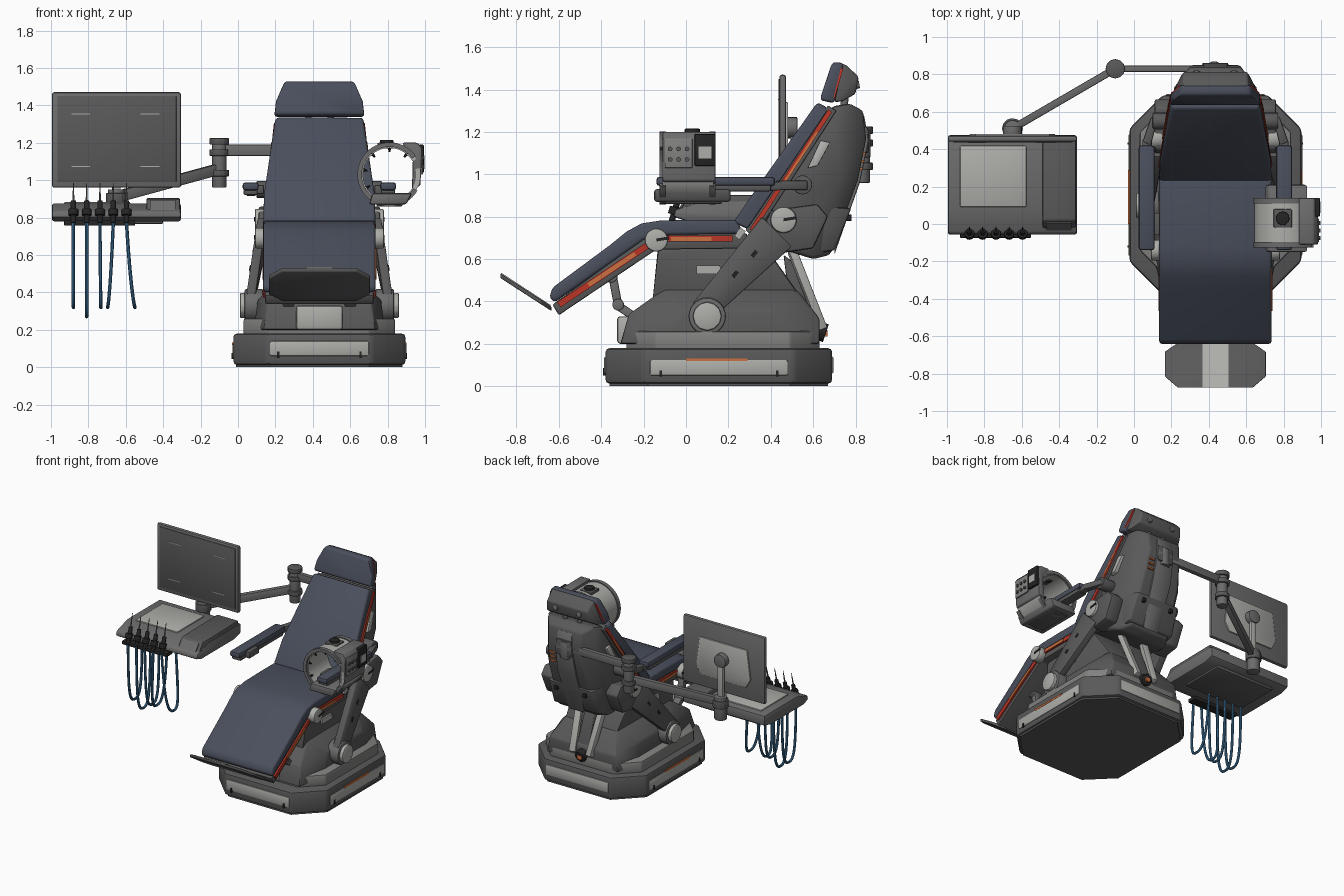
import bpy, bmesh, math
from mathutils import Vector

if "Cube" in bpy.data.objects:
    bpy.data.objects.remove(bpy.data.objects["Cube"])

CX = 0.435  # centre line of the chair


def mat(name, r, g, b):
    m = bpy.data.materials.new(name)
    m.diffuse_color = (r, g, b, 1)
    m.use_nodes = True
    m.node_tree.nodes["Principled BSDF"].inputs["Base Color"].default_value = m.diffuse_color
    return m


DARK = mat("dark grey", 0.10, 0.10, 0.10)
MID = mat("mid grey", 0.15, 0.15, 0.15)
LIGHT = mat("light grey", 0.42, 0.42, 0.40)
BLUE = mat("slate upholstery", 0.068, 0.078, 0.108)
RED = mat("red trim", 0.50, 0.035, 0.02)
ORANGE = mat("orange trim", 0.60, 0.16, 0.05)
HOSE = mat("blue hose", 0.055, 0.19, 0.36)
BLACK = mat("black", 0.018, 0.018, 0.018)
PALE = mat("soft grey", 0.22, 0.22, 0.215)


def finish(name, bm, m, bevel=0, seg=2):
    bmesh.ops.recalc_face_normals(bm, faces=bm.faces)
    me = bpy.data.meshes.new(name)
    bm.to_mesh(me)
    bm.free()
    me.materials.append(m)
    ob = bpy.data.objects.new(name, me)
    bpy.context.collection.objects.link(ob)
    if bevel:
        b = ob.modifiers.new("bevel", 'BEVEL')
        b.width, b.segments, b.limit_method, b.angle_limit = bevel, seg, 'ANGLE', 0.45
    return ob


def hull(name, pts, m, bevel=0, seg=2, sym=False):
    """Convex solid; with sym the points are (half width, y, z) mirrored about the chair."""
    if sym:
        pts = [(CX + s * x, y, z) for x, y, z in pts for s in (-1, 1)]
    bm = bmesh.new()
    for p in pts:
        bm.verts.new(p)
    bmesh.ops.convex_hull(bm, input=bm.verts)
    bmesh.ops.delete(bm, geom=[v for v in bm.verts if not v.link_faces], context='VERTS')
    bmesh.ops.dissolve_limit(bm, angle_limit=0.03, verts=bm.verts, edges=bm.edges)
    return finish(name, bm, m, bevel, seg)


def box(name, x, y, z, m, bevel=0.008):
    return hull(name, [(a, b, c) for a in x for b in y for c in z], m, bevel)


def prism(name, pts, axis, a, b, m, bevel=0, seg=2):
    put = {'x': lambda p, t: (t, *p), 'y': lambda p, t: (p[0], t, p[1]), 'z': lambda p, t: (*p, t)}[axis]
    bm = bmesh.new()
    lo, hi = [[bm.verts.new(put(p, t)) for p in pts] for t in (a, b)]
    bm.faces.new(lo)
    bm.faces.new(hi)
    for i in range(len(pts)):
        j = (i + 1) % len(pts)
        bm.faces.new((lo[i], lo[j], hi[j], hi[i]))
    return finish(name, bm, m, bevel, seg)


def rod(name, p0, p1, r, m, n=20, r2=None, bevel=0.004):
    p0, p1 = Vector(p0), Vector(p1)
    bm = bmesh.new()
    bmesh.ops.create_cone(bm, cap_ends=True, segments=n, radius1=r, radius2=r if r2 is None else r2, depth=(p1 - p0).length)
    bm.transform((p1 - p0).to_track_quat('Z', 'Y').to_matrix().to_4x4())
    bmesh.ops.translate(bm, verts=bm.verts, vec=(p0 + p1) / 2)
    return finish(name, bm, m, bevel)


def bar(name, p0, p1, w, h, m, bevel=0.006):
    p0, p1 = Vector(p0), Vector(p1)
    q = (p1 - p0).to_track_quat('Z', 'Y')
    u, v = q @ Vector((w / 2, 0, 0)), q @ Vector((0, h / 2, 0))
    return hull(name, [p + a * u + b * v for p in (p0, p1) for a in (-1, 1) for b in (-1, 1)], m, bevel)


def octagon(x0, x1, y0, y1, c):
    return [(x0 + c, y0), (x1 - c, y0), (x1, y0 + c), (x1, y1 - c), (x1 - c, y1), (x0 + c, y1), (x0, y1 - c), (x0, y0 + c)]


# ---- base
prism("base_foot", octagon(-0.01, 0.88, -0.36, 0.67, 0.18), 'z', 0, 0.03, DARK)
prism("base_plinth", octagon(-0.025, 0.895, -0.38, 0.69, 0.18), 'z', 0.012, 0.18, DARK, 0.02)
prism("base_tier", octagon(0.03, 0.84, -0.28, 0.63, 0.14), 'z', 0.17, 0.26, PALE, 0.012)
box("base_front_panel", (0.17, 0.70), (-0.386, -0.37), (0.06, 0.14), LIGHT)
box("base_back_panel", (0.17, 0.70), (0.68, 0.696), (0.06, 0.14), LIGHT)
for s in (-1, 1):
    e = CX + s * 0.46
    box("base_side_panel", (e - s * 0.01, e + s * 0.005), (-0.17, 0.48), (0.05, 0.125), LIGHT)
    box("base_side_stripe", (e - s * .01, e + s * 0.007), (0.0, 0.29), (0.118, 0.132), ORANGE, 0)
    for y in (-0.12, 0.43):
        box("panel_latch", (e, e + s * 0.009), (y - 0.006, y + 0.006), (0.045, 0.075), BLACK, 0)
    box("front_latch", (CX + s * 0.22 - .006, CX + s * 0.22 + .006), (-0.392, -0.38), (0.05, 0.085), BLACK, 0)

# ---- pedestal body
hull("pedestal_lower", [(.30, -.31, .2), (.28, -.27, .34), (.22, -.16, .39), (.30, .63, .2), (.28, .63, .32), (.2, .53, .45), (.35, -.1, .2),
                        (.35, .45, .2), (.33, 0, .36), (.33, .4, .36), (.22, -.1, .46), (.22, .5, .46)], DARK, 0.012, sym=True)
hull("pedestal_upper", [(.22, -.16, .38), (.24, -.13, .64), (.24, .36, .68), (.22, .53, .44), (.2, -.13, .68)], DARK, 0.015, sym=True)
box("pedestal_front_panel", (0.31, 0.56), (-0.325, -0.2), (0.2, 0.33), LIGHT, 0.015)
hull("pedestal_vent", [(.245, .05, .53), (.245, .17, .53), (.245, .16, .57), (.245, .05, .57)], LIGHT, 0, sym=True)
for s in (-1, 1):
    # rear struts, knee links and lifting arms
    bar("rear_strut", (CX + s * .10, .50, .64), (CX + s * .07, .645, .27), 0.05, 0.04, LIGHT)
    lx = CX + s * 0.165
    bar("knee_link_lower", (lx, -.19, .29), (lx, -.32, .38), 0.06, 0.04, MID)
    bar("knee_link_upper", (lx, -.32, .38), (lx, -.35, .54), 0.05, 0.04, MID)
    for y, z, r in ((-.2, .29, .038), (-.32, .385, .028), (-.355, .52, .032)):
        rod("link_joint", (lx - .04, y, z), (lx + .04, y, z), r, MID, 14)

    def side(pts):
        return [(CX + s * d, y, z) for d, y, z in pts]
    rod("lift_hub", *side([(.30, .10, .33), (.40, .10, .33)]), .088, MID, 28, bevel=.01)
    rod("lift_hub_cap", *side([(.39, .10, .33), (.425, .10, .33)]), .068, LIGHT, 12, bevel=.008)
    hull("lift_arm", side([(d + k, y, z) for k in (0, .05) for d, y, z in ((.34, .03, .39), (.34, .17, .36), (.28, .36, .80), (.28, .50, .66))]), DARK, .01)
    hull("back_bracket", side([(d, y, z) for d in (.22, .325) for y, z in ((.36, .74), (.40, .83), (.62, .86), (.67, .8), (.6, .65), (.46, .63))]), DARK, .012)
    for n, y, z, r in (("hip_pivot", .46, .785, .062), ("knee_pivot", -.14, .69, .055)):
        rod(n, *side([(.28, y, z), (.345, y, z)]), r, LIGHT, 24, bevel=.01)
        bar(n + "_slot", *side([(.345, y, z), (.345, y + .06, z + .01)]), .008, .014, BLACK, 0)
    for t in (.3, .6):
        bar("arm_slot", *side([(.378 - .06 * t, .13 + .30 * t, .42 + .32 * t), (.373 - .06 * t, .15 + .30 * t, .445 + .32 * t)]), .03, .016, BLACK, 0)
    # armrests, their rear ends curving in to the backrest
    rod("armrest_pivot", *side([(.22, .55, .95), (.335, .55, .95)]), .045, DARK, 20)
    hull("armrest_elbow", side([(d, y, z) for z in (.925, .97) for d, y in ((.30, .59), (.33, .50), (.345, .57), (.39, .44), (.345, .42))]), DARK, .008)
    bar("armrest_beam", *side([(.365, .45, .945), (.365, -.08, .935)]), .05, .04, DARK)
    box("armrest_base", (CX + s * .33, CX + s * .405), (-.12, .40), (.92, .95), DARK)
    box("armrest_pad", (CX + s * .325, CX + s * .41), (-.14, .42), (.945, .988), BLUE, .014)
    box("armrest_lock", (CX + s * .295, CX + s * .335), (-.06, .06), (.925, .975), DARK)
rod("rear_port", (CX, .57, .28), (CX, .66, .25), .045, BLACK, 8)
box("rear_port_light", (CX - .018, CX + .018), (.65, .667), (.235, .265), ORANGE, 0)
hull("rear_spine", [(.05, .46, .62), (.04, .54, .56), (.05, .63, .3), (.06, .5, .3)], DARK, .008, sym=True)

# ---- seat and legs
prism("seat_cushion", [(-.645, .42), (-.63, .465), (-.36, .665), (-.28, .73), (-.21, .768), (-.12, .782), (.05, .785), (.24, .785), (.27, .72),
                       (-.15, .712), (-.2, .69), (-.62, .395)], 'x', CX - .30, CX + .30, BLUE, .016, 3)
prism("seat_shell", [(-.63, .385), (-.60, .335), (-.14, .645), (.28, .65), (.29, .72), (-.15, .72), (-.2, .70)], 'x', CX - .29, CX + .29, DARK, .008)


def strip(name, a, b, h0, h1, t, m):
    """Thin trim showing on both flanks of the chair."""
    d = (Vector(b) - Vector(a)).normalized() * t / 2
    n = (-d[1], d[0])
    hull(name, [(h, p[0] + k * n[0], p[1] + k * n[1]) for h, p in ((h0, a), (h1, b)) for k in (-1, 1)], m, 0, sym=True)


strip("leg_trim_red", (-.60, .385), (-.17, .672), .301, .301, .03, RED)
strip("leg_trim_orange", (-.46, .478), (-.24, .625), .305, .305, .02, ORANGE)
strip("seat_trim_red", (-.09, .697), (.22, .697), .301, .301, .03, RED)
strip("seat_trim_orange", (-.07, .695), (.12, .695), .305, .305, .02, ORANGE)
strip("seat_hinge", (.24, .70), (.27, .74), .300, .300, .03, LIGHT)

# footrest plate
foot = [(h, -.635 - .24 * t, .355 + .155 * t + k) for h, t in ((.2, 0), (.27, .2), (.27, .75), (.2, 1)) for k in (0, .022)]
hull("footrest", foot, DARK, .005, sym=True)
hull("footrest_strip", [(.07, -.635 - .238 * t, .357 + .155 * t + k) for t in (.02, 1) for k in (.01, .024)], LIGHT, 0, sym=True)

# ---- backrest and headrest
hull("back_cushion", [(.30, .225, .775), (.30, .29, .74), (.30, .33, .93), (.235, .62, 1.34), (.235, .675, 1.31), (.285, .35, .94)], BLUE, .018, 3, True)
hull("back_frame", [(.295, .28, .74), (.295, .32, .70), (.232, .67, 1.325), (.232, .71, 1.30)], DARK, .005, sym=True)
strip("back_trim_red", (.31, .735), (.68, 1.30), .304, .243, .022, RED)
strip("back_trim_orange", (.46, .955), (.62, 1.20), .284, .257, .012, ORANGE)
hull("back_shell", [(.27, .31, .69), (.22, .69, 1.32), (.19, .77, 1.335), (.14, .835, 1.30), (.13, .85, 1.17), (.15, .81, .97), (.16, .68, .62),
                    (.21, .60, .60), (.25, .52, .66), (.22, .73, 1.0)], DARK, .015, sym=True)
hull("back_side_plate", [(.26, .575, 1.03), (.26, .62, 1.04), (.242, .68, 1.15), (.242, .635, 1.16)], LIGHT, .003, sym=True)
hull("back_spine_panel", [(.07, .70, .62), (.08, .82, .96), (.07, .862, 1.16), (.06, .84, 1.28), (.06, .7, 1.2)], MID, .008, sym=True)
hull("back_lower_cover", [(.2, .55, .62), (.19, .70, .64), (.18, .78, .84), (.23, .62, .85)], DARK, .012, sym=True)
for s in (-1, 1):
    box("cover_latch", (CX + s * .12 - .012, CX + s * .12 + .012), (.72, .782), (.78, .81), BLACK, .003)
for i in range(3):
    z = 1.02 + i * .035
    box("back_slit", (CX + .085, CX + .13), (.78, .832 + i * .007), (z, z + .012), ORANGE, 0)
hull("headrest_cushion", [(.24, .63, 1.35), (.24, .70, 1.335), (.185, .69, 1.53), (.185, .745, 1.525), (.235, .66, 1.42)], BLUE, .016, 3, True)
strip("headrest_trim", (.695, 1.36), (.735, 1.50), .236, .194, .014, RED)
hull("headrest_cover", [(.225, .70, 1.34), (.21, .74, 1.345), (.18, .80, 1.38), (.17, .815, 1.46), (.175, .75, 1.52), (.18, .73, 1.52)], DARK, .01, sym=True)
for s in (-1, 1):
    rod("headrest_post", (CX + s * .06, .74, 1.28), (CX + s * .06, .755, 1.40), .018, MID, 12)
    rod("headrest_button", (CX + s * .1, .79, 1.42), (CX + s * .1, .818, 1.425), .02, MID, 12)

# ---- swing arm to the tray
box("arm_mount", (.37, .50), (.78, .86), (1.10, 1.22), DARK)
rod("arm_mount_pin", (.43, .825, 1.08), (.43, .825, 1.21), .045, MID)
bar("upper_arm", (.43, .83, 1.16), (-.10, .83, 1.16), .035, .06, MID)
rod("elbow", (-.10, .83, .96), (-.10, .83, 1.22), .038, MID)
for z in (1.02, 1.13, 1.19):
    rod("elbow_collar", (-.10, .83, z), (-.10, .83, z + .035), .052, DARK, 12)
bar("lower_arm", (-.10, .83, 1.06), (-.65, .51, .91), .04, .06, MID)
rod("wrist", (-.65, .51, .78), (-.65, .51, .95), .045, MID)
rod("wrist_collar", (-.65, .51, .87), (-.65, .51, .93), .056, DARK, 12)

# ---- screen
box("screen_frame", (-.995, -.305), (.44, .472), (.96, 1.47), MID, .012)
box("screen_glass", (-.965, -.33), (.436, .45), (.99, 1.45), DARK, .003)
prism("screen_back_panel", [(-.84, 1.05), (-.46, 1.05), (-.42, 1.12), (-.45, 1.34), (-.85, 1.34), (-.88, 1.12)], 'y', .46, .482, LIGHT, .006)
bar("screen_post", (-.65, .505, .86), (-.65, .505, 1.25), .045, .025, LIGHT)
rod("screen_pivot", (-.65, .47, 1.22), (-.65, .525, 1.22), .05, MID)
for x, z in ((-.84, 1.35), (-.47, 1.35), (-.84, 1.07), (-.47, 1.07)):
    box("screen_mark", (x - .05, x + .05), (.434, .44), (z, z + .006), LIGHT, 0)

# ---- instrument tray
hull("tray_body", [(x, y, z) for x in (-.995, -.305) for y, z in ((-.06, .80), (-.05, .835), (.08, .875), (.475, .875), (.475, .80), (.40, .78), (.0, .78))], MID, .012)
box("tray_underside", (-.90, -.40), (.08, .42), (.765, .80), DARK, .01)
box("tray_top_panel", (-.93, -.575), (.09, .42), (.86, .884), LIGHT, .008)
hull("tray_control_box", [(x, y, z) for x in (-.49, -.31) for y, z in ((-.055, .80), (.02, .90), (.45, .905), (.45, .80))], DARK, .01)
hull("tray_control_face", [(x, y, z) for x in (-.47, -.335) for y, z in ((-.05, .82), (.005, .893), (-.03, .815), (.02, .88))], MID)
box("instrument_rail", (-.93, -.55), (-.075, .0), (.757, .785), BLACK, .006)
for i in range(5):
    x = -.88 + .071 * i
    rod("instrument_holder", (x, -.06, .81), (x, -.05, .845), .027, BLACK, 12)
    rod("instrument_handle", (x, -.07, .77), (x, -.035, .89), .015, BLACK, 12)
    rod("instrument_tip", (x, -.04, .88), (x, -.015, .985), .006, MID, 8, .002, 0)
    # hanging hose loop
    low, dx = .32 - .05 * (i == 1), (0, 0, 0.005, -.03, .045)[i]
    cu = bpy.data.curves.new("hose", 'CURVE')
    cu.dimensions, cu.bevel_depth, cu.bevel_resolution = '3D', .0095, 2
    sp = cu.splines.new('POLY')
    sp.points.add(24)
    for k, p in enumerate(sp.points):
        a = k / 24
        p.co = (x + dx * math.sin(a * math.pi), -.07 + .17 * (a - math.sin(a * math.tau) / math.tau * .8),
                .77 - (.77 - low) * (1 - abs(2 * a - 1) ** 2.6), 1)
    cu.materials.append(HOSE)
    bpy.context.collection.objects.link(bpy.data.objects.new("hose", cu))

# ---- ring scanner on the right armrest
RX, RZ = .81, 1.03


def arc(ro, ri, a0, a1, n=40):
    t = [math.radians(a0 + (a1 - a0) * i / n) for i in range(n + 1)]
    return [(RX + ro * math.cos(a), RZ + ro * math.sin(a)) for a in t] + [(RX + ri * math.cos(a), RZ + ri * math.sin(a)) for a in reversed(t)]


prism("scanner_ring", arc(.165, .142, 30, 372), 'y', -.11, .13, LIGHT)
for y in (-.125, .11):
    prism("scanner_rim", arc(.172, .148, 35, 330), 'y', y, y + .03, MID)
for a in range(50, 330, 40):
    c, s = math.cos(math.radians(a)), math.sin(math.radians(a))
    rod("scanner_emitter", (RX + .15 * c, -.1, RZ + .15 * s), (RX + .12 * c, -.1, RZ + .12 * s), .012, BLACK, 8, .004, 0)
rod("scanner_lens", (.795, .03, 1.17), (.795, .03, 1.215), .036, BLACK)
box("scanner_lens_mount", (.745, .845), (-.02, .08), (1.17, 1.2), DARK)
hull("scanner_cradle", [(x, y, z) for x, z in ((.70, .87), (.90, .87), (.72, .93), (.93, .93)) for y in (-.15, .21)], MID, .012)
box("scanner_foot", (.74, .88), (-.1, .17), (.86, .89), DARK)
prism("scanner_claw", [(.93, .95), (.975, .97), (.985, 1.17), (.96, 1.2), (.88, 1.2), (.90, 1.15), (.935, 1.12)], 'y', -.11, .14, MID, .008)
box("scanner_control_panel", (.97, .988), (-.10, .03), (1.03, 1.17), PALE, .004)
box("scanner_display_frame", (.965, .994), (.04, .14), (1.04, 1.19), BLACK, .006)
box("scanner_display", (.985, .998), (.06, .12), (1.075, 1.13), LIGHT, 0)
for i in range(6):
    y, z = -.075 + .04 * (i % 3), 1.07 + .05 * (i // 3)
    rod("scanner_button", (.98, y, z), (.998, y, z), .011, DARK, 10, bevel=0)

# ---- turn hoses into meshes and smooth the curved surfaces
bpy.ops.object.select_all(action='DESELECT')
for o in bpy.context.scene.objects:
    o.select_set(True)
    bpy.context.view_layer.objects.active = o
bpy.ops.object.convert(target='MESH')
bpy.ops.object.shade_smooth_by_angle(angle=math.radians(35))
